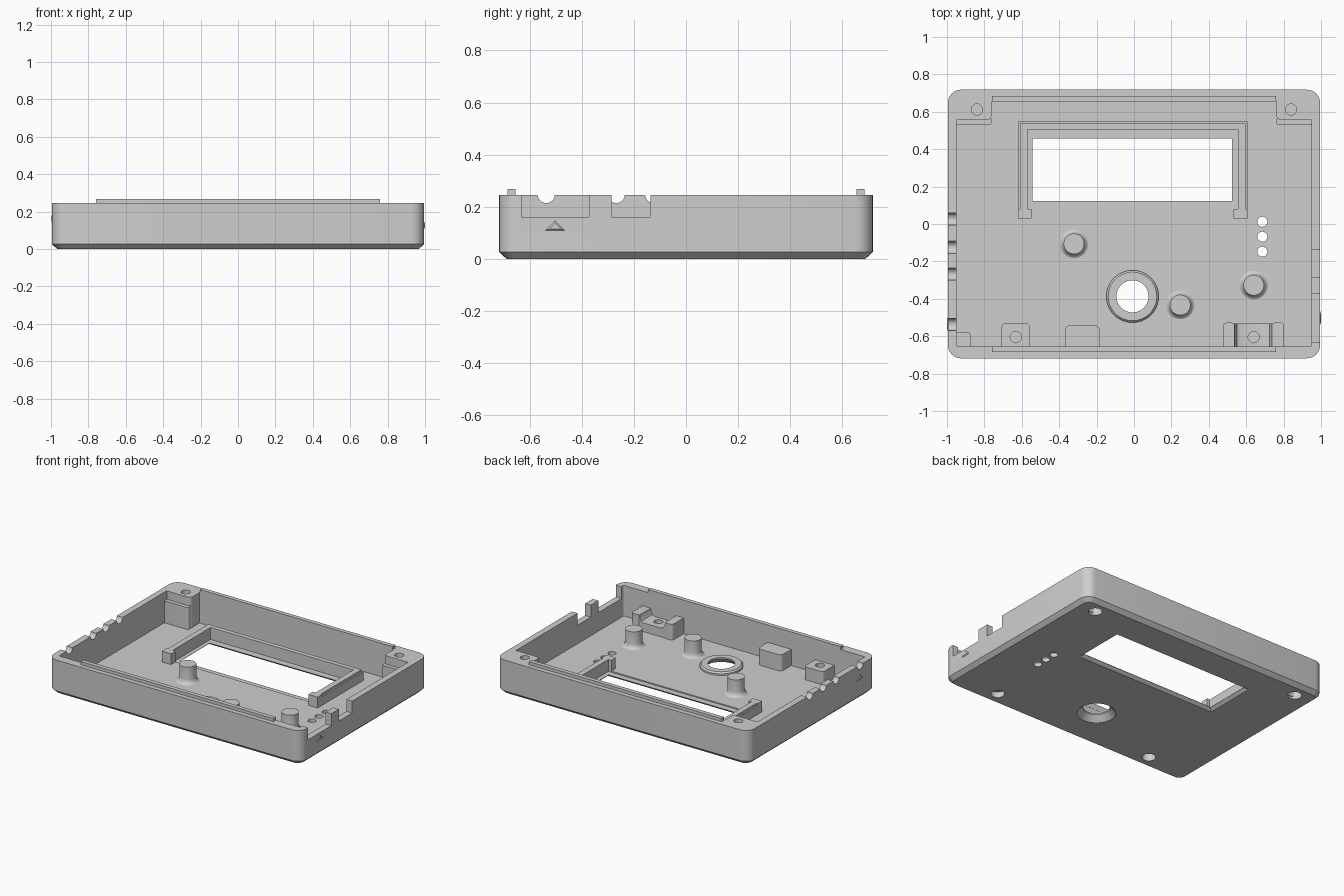
import bpy, bmesh
from math import sin, cos, pi, radians

cube = bpy.data.objects.get("Cube")
if cube:
    bpy.data.objects.remove(cube, do_unlink=True)

SHADE = (0.62, 0.62, 0.62, 1)
grey = bpy.data.materials.new("mid grey plastic")
grey.use_nodes = True
grey.diffuse_color = SHADE
grey.node_tree.nodes["Principled BSDF"].inputs["Base Color"].default_value = SHADE

FLOOR, TOP = 0.028, 0.245
HX, HY = 0.995, 0.718     # outer half sizes
IX, IY = 0.95, 0.656      # inner half sizes
BASE = 0.015              # parts start inside the floor


def loft(name, loops, closed=False):
    """Skin a stack of equal-length loops; cap the ends or join last to first."""
    bm = bmesh.new()
    rings = [[bm.verts.new(p) for p in loop] for loop in loops]
    n = len(rings[0])
    pairs = list(zip(rings, rings[1:]))
    if closed:
        pairs.append((rings[-1], rings[0]))
    else:
        bm.faces.new(rings[0])
        bm.faces.new(rings[-1])
    for a, b in pairs:
        for i in range(n):
            j = (i + 1) % n
            bm.faces.new((a[i], a[j], b[j], b[i]))
    bmesh.ops.recalc_face_normals(bm, faces=bm.faces)
    mesh = bpy.data.meshes.new(name)
    bm.to_mesh(mesh)
    bm.free()
    mesh.materials.append(grey)
    ob = bpy.data.objects.new(name, mesh)
    bpy.context.collection.objects.link(ob)
    return ob


def rounded(x0, x1, y0, y1, z, r, steps=6):
    pts = []
    corners = ((x1 - r, y1 - r), (x0 + r, y1 - r), (x0 + r, y0 + r), (x1 - r, y0 + r))
    for k, (cx, cy) in enumerate(corners):
        for s in range(steps + 1):
            a = pi / 2 * (k + s / steps)
            pts.append((cx + r * cos(a), cy + r * sin(a), z))
    return pts


def pad(name, x0, x1, y0, y1, z1, r=0.02):
    return loft(name, [rounded(x0, x1, y0, y1, z, r) for z in (BASE, z1)])


def rectangle(x0, x1, y0, y1, z):
    return [(x0, y0, z), (x1, y0, z), (x1, y1, z), (x0, y1, z)]


def box(name, x0, x1, y0, y1, z0, z1):
    return loft(name, [rectangle(x0, x1, y0, y1, z) for z in (z0, z1)])


def lathe(name, cx, cy, profile, closed=False, n=40):
    return loft(name, [[(cx + r * cos(2 * pi * i / n), cy + r * sin(2 * pi * i / n), z)
                        for i in range(n)] for r, z in profile], closed)


def rod(name, cx, cy, r, z0, z1):
    return lathe(name, cx, cy, [(r, z0), (r, z1)])


def combine(target, tool, operation="DIFFERENCE"):
    mod = target.modifiers.new("combine", "BOOLEAN")
    mod.operation, mod.solver, mod.object = operation, "EXACT", tool
    tool.hide_render = True
    bpy.context.view_layer.objects.active = target
    bpy.ops.object.modifier_apply(modifier=mod.name)
    bpy.data.objects.remove(tool, do_unlink=True)


# Tray: chamfered outside, open top, thin flat floor
def outline(hx, hy, z, r):
    return rounded(-hx, hx, -hy, hy, z, r)


tray = loft("tray", [
    outline(HX - 0.028, HY - 0.028, 0, 0.045), outline(HX, HY, 0.026, 0.07),
    outline(HX, HY, TOP, 0.07), outline(IX, IY, TOP, 0.01), outline(IX, IY, FLOOR, 0.01)])

# Screw blocks grown from the tray, bored blind from both sides
blocks = []
for s in (1, -1):
    x0, x1 = sorted((s * 0.762, s * 0.965))
    block = pad("screw_block", x0, x1, 0.555, 0.69, TOP, 0.025)
    blocks.append((block, s * 0.84, 0.612, TOP, 0.12))
    pad(f"back_{'left' if s > 0 else 'right'}_step", x0, x1, 0.528, 0.572, 0.185, 0.015)
block = pad("screw_block", -0.708, -0.557, -0.69, -0.53, 0.12)
blocks.append((block, -0.632, -0.605, 0.12, 0.06))

saddle = [(0.53, BASE), (0.53, 0.139), (0.537, 0.139), (0.541, 0.115), (0.55, 0.098),
          (0.567, 0.09), (0.707, 0.09), (0.724, 0.098), (0.733, 0.115), (0.737, 0.139),
          (0.744, 0.139), (0.744, BASE)]
block = loft("screw_block", [[(x, y, z) for x, z in saddle] for y in (-0.69, -0.532)])
blocks.append((block, 0.64, -0.605, 0.09, 0.04))

for block, x, y, top, depth in blocks:
    combine(tray, block, "UNION")
    combine(tray, rod("lower_bore", x, y, 0.045, -0.05, depth))
    combine(tray, rod("upper_bore", x, y, 0.03, top - 0.03, top + 0.1))

# Cheeks beside the saddle, and plain rest blocks along the front
pad("front_left_cheek_inner", 0.477, 0.537, -0.69, -0.527, 0.14)
pad("front_left_cheek_outer", 0.737, 0.802, -0.69, -0.527, 0.14)
pad("front_rest_block", -0.37, -0.183, -0.69, -0.543, 0.143, 0.025)
pad("front_right_corner_block", -0.975, -0.873, -0.69, -0.577, 0.143)

# Display window: shallow ledge above, opening flared towards the underside
combine(tray, box("ledge", -0.57, 0.555, 0.08, 0.505, 0.02, 0.1))
combine(tray, loft("window", [
    rectangle(-0.565, 0.545, 0.1, 0.48, -0.001), rectangle(-0.542, 0.524, 0.123, 0.456, 0.018),
    rectangle(-0.542, 0.524, 0.123, 0.456, 0.1)]))

# Indicator holes and the large round opening
for y in (0.012, -0.068, -0.148):
    combine(tray, rod("light_hole", 0.686, y, 0.027, -0.1, 0.2))
combine(tray, rod("dial_hole", -0.008, -0.387, 0.13, -0.1, 0.2))

# Port cutouts in the left wall
for y0, y1 in ((-0.632, -0.372), (-0.287, -0.137)):
    combine(tray, box("port", 0.93, 1.1, y0, y1, 0.16, 0.4))

# Half-round cable notches in the right wall
for y in (-0.537, -0.268, -0.124, 0.027):
    ring = [(y + 0.033 * cos(pi * i / 12), TOP + 0.002 + 0.033 * sin(pi * i / 12)) for i in range(24)]
    combine(tray, loft("notch", [[(x, a, b) for a, b in ring] for x in (-1.1, -0.92)]))

# Dial collar with a flared underside
lathe("dial_collar", -0.008, -0.387, [
    (0.131, 0.001), (0.131, 0.02), (0.14, 0.02), (0.14, 0.04), (0.13, 0.05),
    (0.086, 0.05), (0.086, 0.04), (0.125, 0.001)], closed=True)

# Tongues standing on the front and back walls
for name, s in (("front_tongue", -1), ("back_tongue", 1)):
    y0, y1 = sorted((s * (IY - 0.001), s * 0.685))
    box(name, -0.758, 0.758, y0, y1, TOP - 0.02, 0.267)

# Display frame: three sides with a small outer step, and end hooks
for part, inset, z in (("base", 0, 0.09), ("rim", 0.01, 0.105)):
    box("frame_right_" + part, -0.62 + inset, -0.57, 0.03, 0.548 - inset, BASE, z)
    box("frame_left_" + part, 0.555, 0.606 - inset, 0.03, 0.548 - inset, BASE, z)
    box("frame_back_" + part, -0.62 + inset, 0.606 - inset, 0.505, 0.548 - inset, BASE, z)
box("frame_right_hook", -0.62, -0.548, 0.03, 0.08, BASE, 0.105)
box("frame_left_hook", 0.532, 0.606, 0.03, 0.08, BASE, 0.105)

# Support posts with filleted feet
for i, (x, y) in enumerate(((-0.321, -0.106), (0.247, -0.433), (0.64, -0.327))):
    lathe(f"support_post_{i + 1}", x, y, [
        (0.08, 0.026), (0.072, 0.03), (0.064, 0.037), (0.058, 0.047),
        (0.055, 0.06), (0.055, 0.148)])

# Small raised triangular markers on the side walls
for side, s, y, z in (("left", 1, -0.503, 0.106), ("right", -1, -0.535, 0.14)):
    base = [(s * 0.992, y - 0.045, z), (s * 0.992, y + 0.045, z), (s * 0.992, y, z + 0.045)]
    tip = [(s, y + (p[1] - y) * 0.5, z + 0.018 + (p[2] - z - 0.018) * 0.5) for p in base]
    loft(f"{side}_marker", [base, tip])

# Smooth the rounded surfaces, keep hard edges
bpy.ops.object.select_all(action="DESELECT")
for ob in bpy.context.collection.objects:
    if ob.type == "MESH":
        ob.select_set(True)
        bpy.context.view_layer.objects.active = ob
bpy.ops.object.shade_smooth_by_angle(angle=radians(30))
